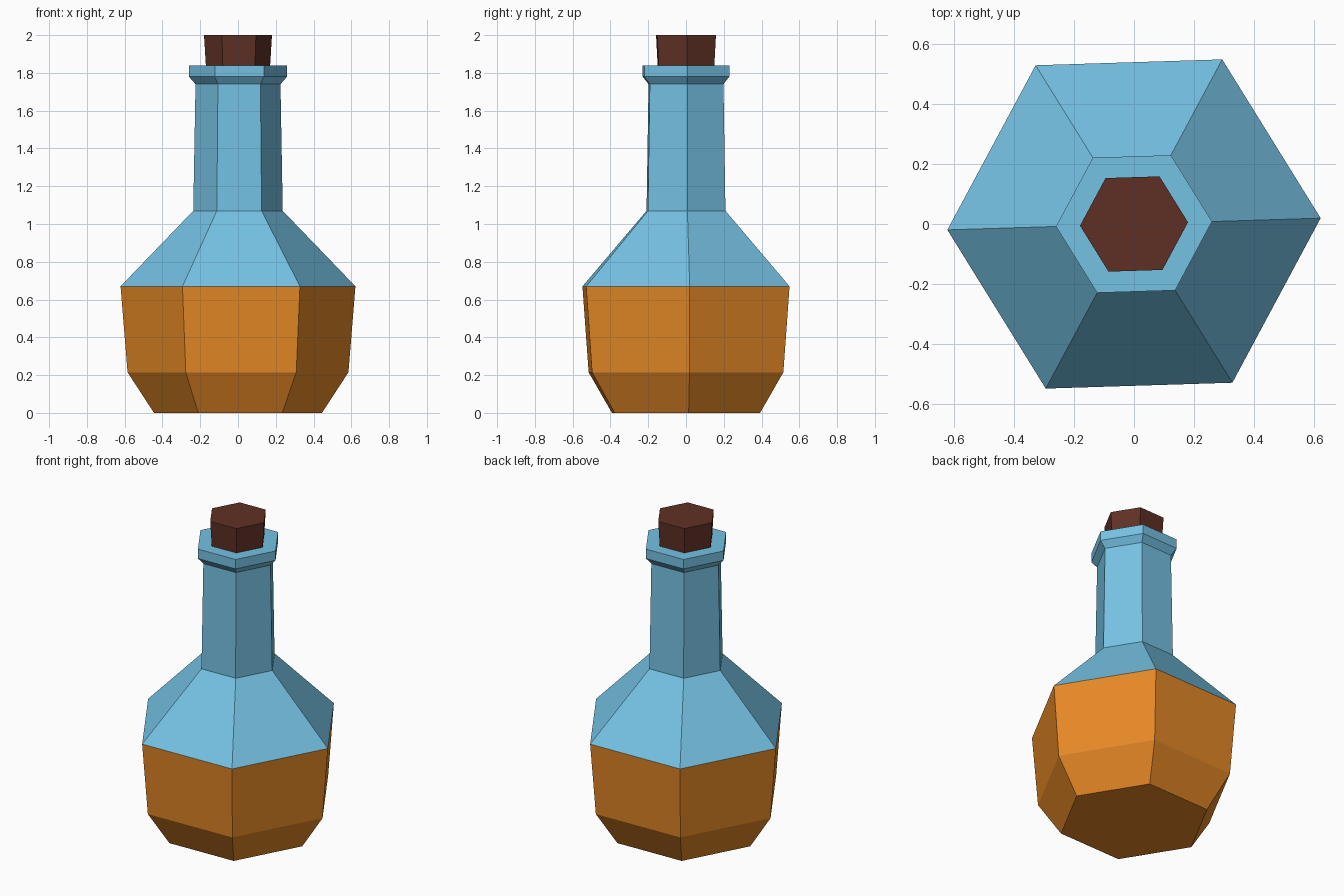
import bpy, bmesh, math

if "Cube" in bpy.data.objects:
    bpy.data.objects.remove(bpy.data.objects["Cube"])

SIDES = 6
TURN = math.radians(1.8)


def material(name, rgb):
    m = bpy.data.materials.new(name)
    m.diffuse_color = (*rgb, 1)
    m.use_nodes = True
    m.node_tree.nodes["Principled BSDF"].inputs["Base Color"].default_value = m.diffuse_color
    return m


def lathe(name, profile, mats, rule=lambda z: 0):
    """Six-sided closed solid from (radius, z) rings."""
    bm = bmesh.new()
    rings = []
    for r, z in profile:
        angles = [TURN + i * math.tau / SIDES for i in range(SIDES)]
        rings.append([bm.verts.new((r * math.cos(a), r * math.sin(a), z)) for a in angles])
    for lo, hi in zip(rings, rings[1:]):
        for i in range(SIDES):
            j = (i + 1) % SIDES
            bm.faces.new((lo[i], lo[j], hi[j], hi[i]))
    bm.faces.new(rings[0][::-1])
    bm.faces.new(rings[-1])
    for f in bm.faces:
        f.material_index = rule(f.calc_center_median().z)
    mesh = bpy.data.meshes.new(name)
    bm.to_mesh(mesh)
    bm.free()
    for m in mats:
        mesh.materials.append(m)
    obj = bpy.data.objects.new(name, mesh)
    bpy.context.collection.objects.link(obj)
    return obj


glass = material("blue_glass", (0.178, 0.539, 0.776))
liquid = material("orange_liquid", (0.791, 0.25, 0.019))
cork = material("brown_cork", (0.114, 0.03, 0.0185))

# Bottle: liquid-filled base, shoulder, neck and lip
lathe("bottle",
      [(0.445, 0), (0.585, 0.215), (0.622, 0.67), (0.237, 1.07),
       (0.225, 1.74), (0.26, 1.78), (0.26, 1.84)],
      [glass, liquid], lambda z: 1 if z < 0.67 else 0)

# Stopper
lathe("stopper", [(0.17, 1.835), (0.18, 2.0)], [cork])
